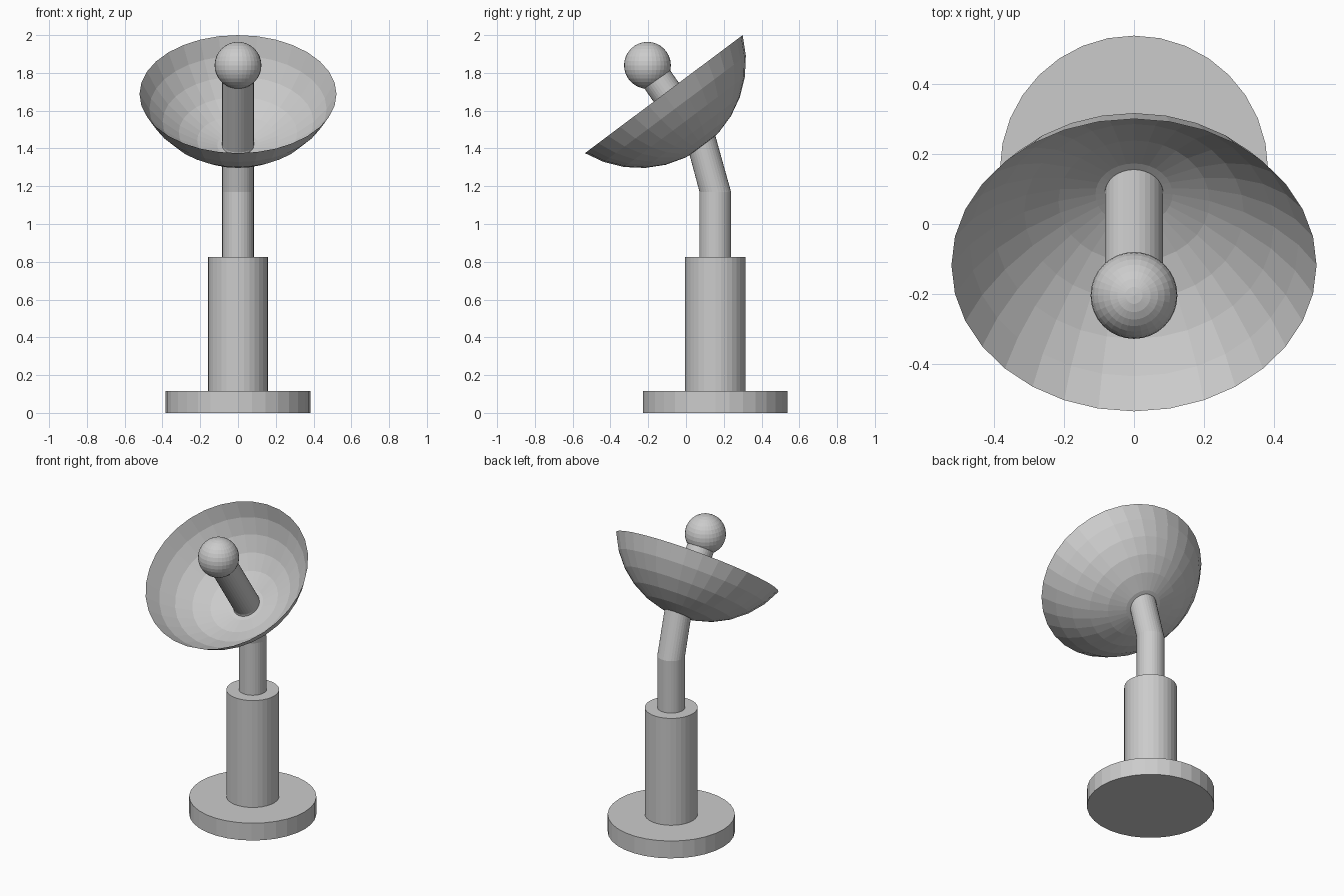
import bpy, bmesh
from math import sin, cos, pi, radians
from mathutils import Matrix, Vector

if "Cube" in bpy.data.objects:
    bpy.data.objects.remove(bpy.data.objects["Cube"])

SIDES = 32
STAND_Y = 0.155


def finish(name, bm):
    me = bpy.data.meshes.new(name)
    bm.to_mesh(me)
    bm.free()
    ob = bpy.data.objects.new(name, me)
    bpy.context.collection.objects.link(ob)
    return ob


def cylinder(name, radius, z0, z1):
    bm = bmesh.new()
    bmesh.ops.create_cone(bm, cap_ends=True, segments=SIDES, radius1=radius,
                          radius2=radius, depth=z1 - z0,
                          matrix=Matrix.Translation((0, STAND_Y, (z0 + z1) / 2)))
    return finish(name, bm)


def bent_tube(name, radius, stations):
    """Loft circles given as (y, z, tilt in degrees)."""
    bm = bmesh.new()
    rings = []
    for y, z, tilt in stations:
        m = Matrix.Translation((0, y, z)) @ Matrix.Rotation(radians(tilt), 4, 'X')
        rings.append([bm.verts.new(m @ Vector((radius * cos(2 * pi * i / SIDES),
                                               radius * sin(2 * pi * i / SIDES), 0)))
                      for i in range(SIDES)])
    for a, b in zip(rings, rings[1:]):
        for i in range(SIDES):
            j = (i + 1) % SIDES
            bm.faces.new((a[i], a[j], b[j], b[i]))
    bm.faces.new(rings[0][::-1])
    bm.faces.new(rings[-1])
    return finish(name, bm)


# Stand
cylinder("base_plate", 0.383, 0, 0.115)
cylinder("column", 0.159, 0.115, 0.825)

# Pole bends twice, passes through the dish and ends inside the ball
bent_tube("pole_and_feed_arm", 0.0835,
          [(STAND_Y, 0.80, 0), (STAND_Y, 1.17, 0),
           (0.085, 1.425, 34), (-0.204, 1.84, 34)])

# Dish: thin open cap of a sphere, six rings of facets deep
bm = bmesh.new()
step, rings = pi / 16, 6
rad = 0.5215 / sin(step * rings)
bmesh.ops.create_uvsphere(bm, u_segments=SIDES, v_segments=16, radius=rad)
rim_z = -rad * cos(step * rings)
bmesh.ops.delete(bm, geom=[v for v in bm.verts if v.co.z > rim_z + 0.01],
                 context='VERTS')
bmesh.ops.translate(bm, verts=bm.verts, vec=(0, 0, -rim_z))
bm.transform(Matrix.Translation((0, -0.1175, 1.6875)) @ Matrix.Rotation(radians(36.8), 4, 'X'))
finish("dish", bm)

# Receiver ball
bm = bmesh.new()
bmesh.ops.create_uvsphere(bm, u_segments=SIDES, v_segments=16, radius=0.124,
                          matrix=Matrix.Translation((0, -0.204, 1.84)))
finish("receiver_ball", bm)
